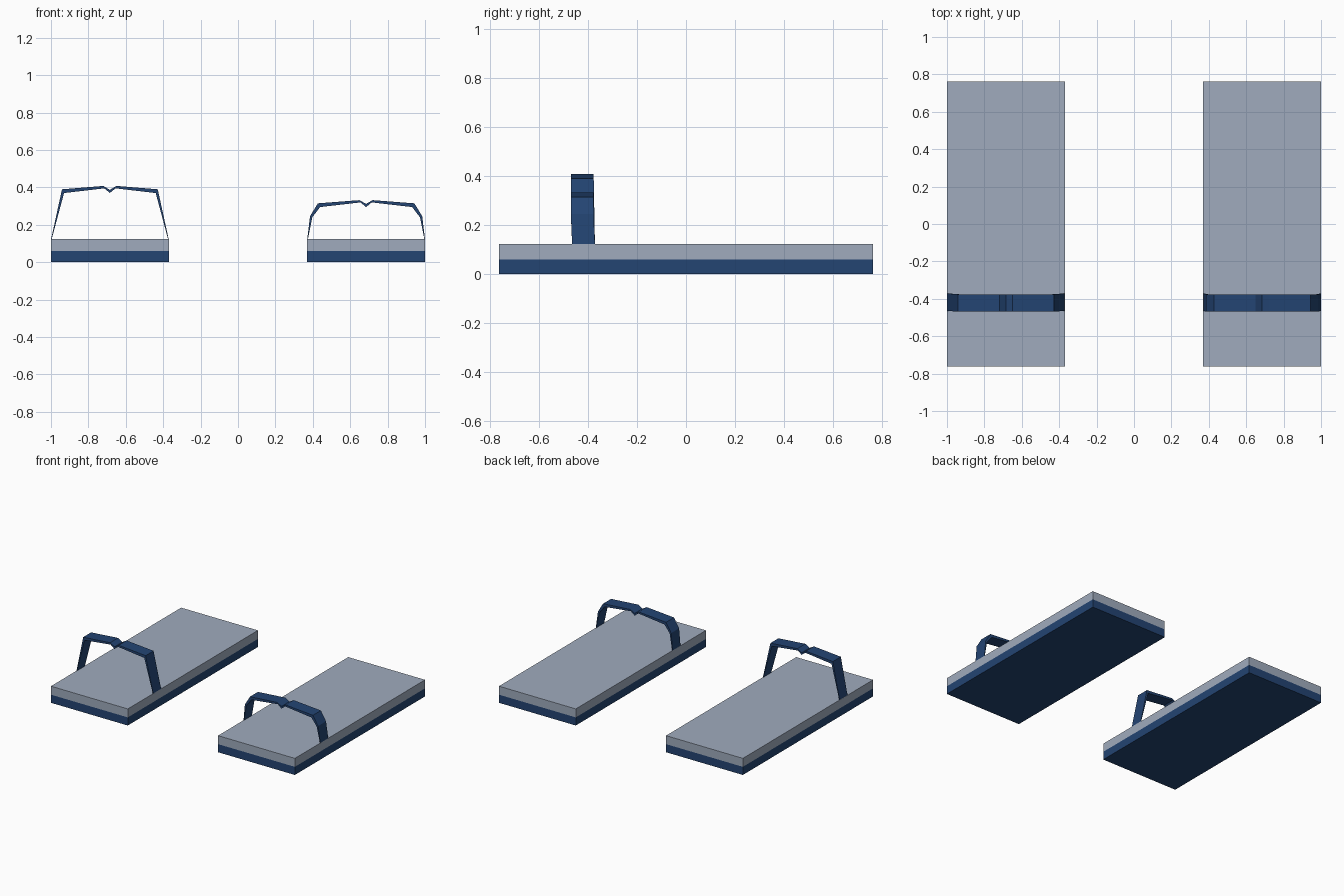
import bpy, bmesh

if "Cube" in bpy.data.objects:
    bpy.data.objects.remove(bpy.data.objects["Cube"])


def material(name, rgb):
    m = bpy.data.materials.new(name)
    m.diffuse_color = (*rgb, 1)
    m.use_nodes = True
    m.node_tree.nodes["Principled BSDF"].inputs["Base Color"].default_value = m.diffuse_color
    return m


navy = material("navy", (0.017, 0.058, 0.17))
grey = material("blue grey", (0.35, 0.41, 0.51))


def finish(bm, name, mat):
    bmesh.ops.recalc_face_normals(bm, faces=bm.faces)
    me = bpy.data.meshes.new(name)
    bm.to_mesh(me)
    bm.free()
    me.materials.append(mat)
    ob = bpy.data.objects.new(name, me)
    bpy.context.collection.objects.link(ob)
    return ob


def slab(name, cx, z0, z1, mat):
    bm = bmesh.new()
    bmesh.ops.create_cube(bm, size=1)
    for v in bm.verts:
        v.co = (cx + v.co.x * 0.63, v.co.y * 1.524, z0 + (v.co.z + 0.5) * (z1 - z0))
    finish(bm, name, mat)


def strap(name, cx, outer, inner):
    # half profiles run from the foot to the middle notch, then get mirrored
    def full(half):
        return [(-u, z) for u, z in half] + [(u, z) for u, z in half[-2::-1]]

    bm = bmesh.new()
    rows = []
    for (uo, zo), (ui, zi) in zip(full(outer), full(inner)):
        shift = 0.005 if zo < 0.2 else 0      # feet sit slightly further back
        y0, y1 = -0.469 + shift, -0.376 + shift
        rows.append([bm.verts.new(c) for c in (
            (cx + uo, y0, zo), (cx + uo, y1, zo), (cx + ui, y1, zi), (cx + ui, y0, zi))])
    for a, b in zip(rows, rows[1:]):
        for i in range(4):
            j = (i + 1) % 4
            bm.faces.new((a[i], a[j], b[j], b[i]))
    bm.faces.new(rows[0])
    bm.faces.new(rows[-1][::-1])
    finish(bm, name, navy)


# soles: navy outsole under a grey footbed
for side, cx in (("left", -0.685), ("right", 0.685)):
    slab(side + "_outsole", cx, 0, 0.06, navy)
    slab(side + "_footbed", cx, 0.06, 0.123, grey)

# straps: the left one is taller, the right one has an extra bend
strap("left_strap", -0.685,
      [(0.315, 0.12), (0.256, 0.39), (0.035, 0.408), (0, 0.387)],
      [(0.312, 0.12), (0.245, 0.37), (0.03, 0.395), (0, 0.371)])
strap("right_strap", 0.685,
      [(0.315, 0.12), (0.300, 0.246), (0.258, 0.315), (0.035, 0.332), (0, 0.312)],
      [(0.312, 0.12), (0.288, 0.24), (0.246, 0.295), (0.03, 0.32), (0, 0.295)])
